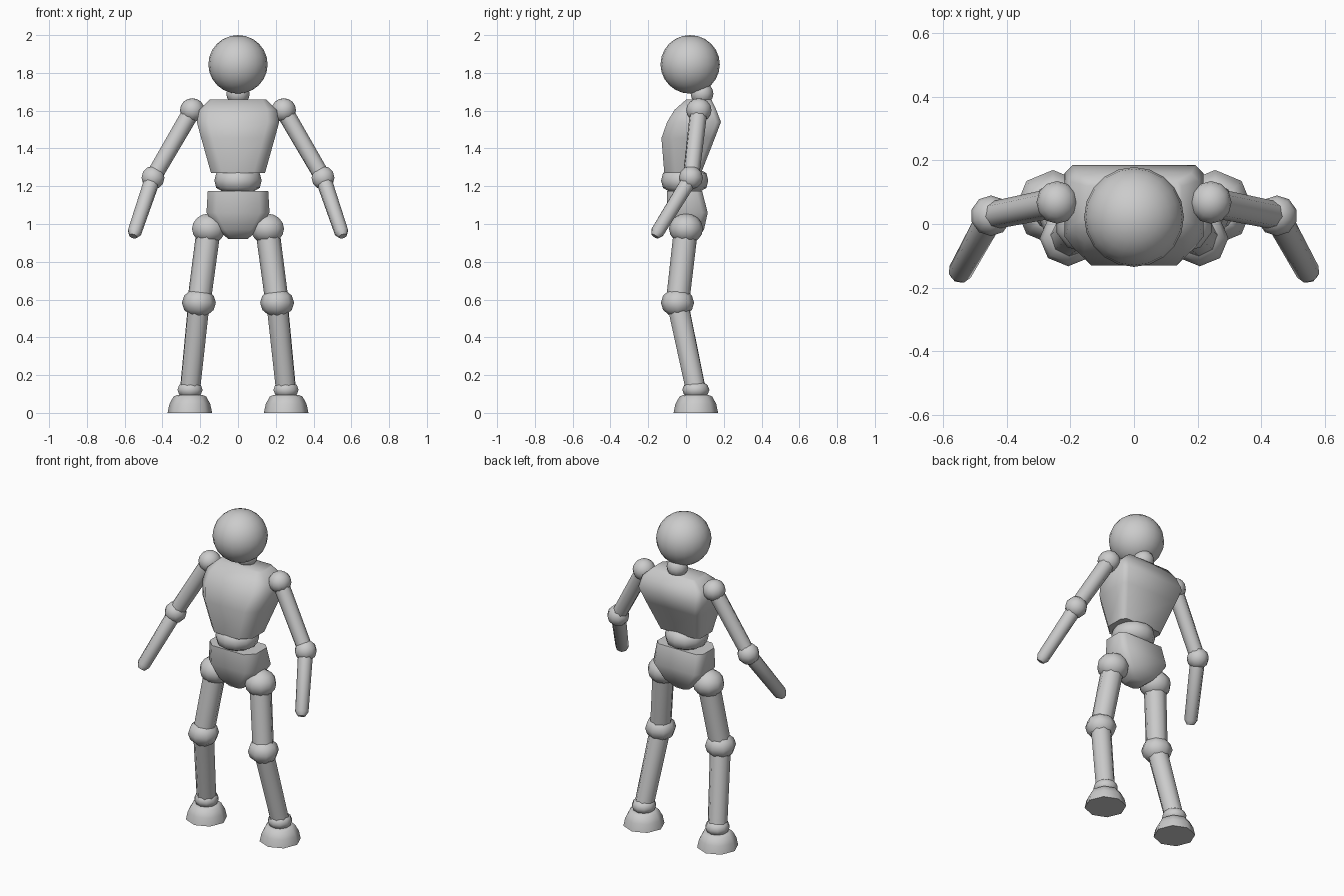
import bpy, bmesh, math
from mathutils import Vector

if "Cube" in bpy.data.objects:
    bpy.data.objects.remove(bpy.data.objects["Cube"], do_unlink=True)

grey = bpy.data.materials.new("plain_grey")
grey.use_nodes = True
grey.diffuse_color = (0.6, 0.6, 0.6, 1)
grey.node_tree.nodes["Principled BSDF"].inputs["Base Color"].default_value = (0.6, 0.6, 0.6, 1)


def finish(name, bm, angle=50):
    bmesh.ops.recalc_face_normals(bm, faces=bm.faces)
    mesh = bpy.data.meshes.new(name)
    bm.to_mesh(mesh)
    bm.free()
    mesh.materials.append(grey)
    ob = bpy.data.objects.new(name, mesh)
    bpy.context.collection.objects.link(ob)
    bpy.ops.object.select_all(action='DESELECT')
    ob.select_set(True)
    bpy.context.view_layer.objects.active = ob
    bpy.ops.object.shade_smooth_by_angle(angle=math.radians(angle))
    return ob


def ball(name, centre, size, segments=8, rings=6):
    bm = bmesh.new()
    bmesh.ops.create_uvsphere(bm, u_segments=segments, v_segments=rings, radius=1)
    for v in bm.verts:
        v.co = Vector(centre) + Vector(a * b for a, b in zip(v.co, size))
    return finish(name, bm, 60)


def loft(name, rings):
    """Skin a list of closed rings and cap both ends."""
    bm = bmesh.new()
    loops = [[bm.verts.new(p) for p in ring] for ring in rings]
    for low, high in zip(loops, loops[1:]):
        n = len(low)
        for i in range(n):
            j = (i + 1) % n
            bm.faces.new((low[i], low[j], high[j], high[i]))
    bm.faces.new(loops[0][::-1])
    bm.faces.new(loops[-1])
    return finish(name, bm)


def tube(name, a, b, profile, sides=8):
    """Turned shape along a to b; profile holds (fraction, radius)."""
    a, b = Vector(a), Vector(b)
    turn = (b - a).to_track_quat('Z', 'Y')
    rings = []
    for t, r in profile:
        angles = [2 * math.pi * i / sides for i in range(sides)]
        rings.append([a.lerp(b, t) + turn @ Vector((r * math.cos(u), r * math.sin(u), 0))
                      for u in angles])
    return loft(name, rings)


def section(z, w, front, back, cf, cb):
    """Octagonal body section with separate front and back corner cuts."""
    right = [(w - cf, front), (w, front + cf), (w, back - cb), (w - cb, back)]
    return [(x, y, z) for x, y in right] + [(-x, y, z) for x, y in reversed(right)]


# Head, neck and trunk
ball("head", (0, 0.022, 1.845), (0.157, 0.157, 0.155), 20, 12)
ball("neck", (0, 0.085, 1.69), (0.062, 0.06, 0.06), 12, 8)
loft("chest", [section(1.27, 0.143, -0.115, 0.08, 0.06, 0.025),
               section(1.455, 0.195, -0.13, 0.153, 0.06, 0.025),
               section(1.54, 0.218, -0.1, 0.185, 0.06, 0.025),
               section(1.605, 0.205, -0.06, 0.16, 0.05, 0.025),
               section(1.658, 0.15, 0.0, 0.135, 0.02, 0.015)])
tube("waist", (0, -0.007, 1.165), (0, -0.007, 1.295),
     [(0, 0.07), (0.2, 0.115), (0.5, 0.125), (0.8, 0.115), (1, 0.07)], 12)
loft("pelvis", [section(0.92, 0.05, -0.04, 0.06, 0.02, 0.02),
                section(0.97, 0.11, -0.08, 0.095, 0.04, 0.03),
                section(1.06, 0.167, -0.1, 0.115, 0.05, 0.03),
                section(1.175, 0.16, -0.1, 0.085, 0.05, 0.03)])

# Limbs on both sides
for side, s in (("left", 1), ("right", -1)):
    shoulder = (s * 0.242, 0.068, 1.603)
    elbow = (s * 0.45, 0.026, 1.245)
    hand = (s * 0.555, -0.165, 0.935)
    hip = (s * 0.155, 0, 0.975)
    knee = (s * 0.207, -0.045, 0.583)
    ankle = (s * 0.254, 0.052, 0.122)
    foot = (s * 0.255, 0.052, 0)

    ball(side + "_shoulder", shoulder, (0.065, 0.067, 0.063), 12, 8)
    tube(side + "_upper_arm", shoulder, elbow, [(0, 0.047), (1, 0.044)])
    ball(side + "_elbow", elbow, (0.064, 0.064, 0.062), 10, 6)
    tube(side + "_forearm", elbow, hand, [(0, 0.043), (0.93, 0.038), (1, 0.022)])
    ball(side + "_hip", hip, (0.093, 0.09, 0.08), 10, 8)
    tube(side + "_thigh", hip, knee, [(0, 0.064), (1, 0.062)])
    ball(side + "_knee", knee, (0.09, 0.088, 0.076))
    tube(side + "_shin", knee, ankle, [(0, 0.06), (1, 0.056)])
    ball(side + "_ankle", ankle, (0.07, 0.072, 0.05), 10, 6)
    tube(side + "_foot", foot, (foot[0], foot[1], 0.095),
         [(0, 0.118), (0.5, 0.108), (0.92, 0.086), (1, 0.065)])
